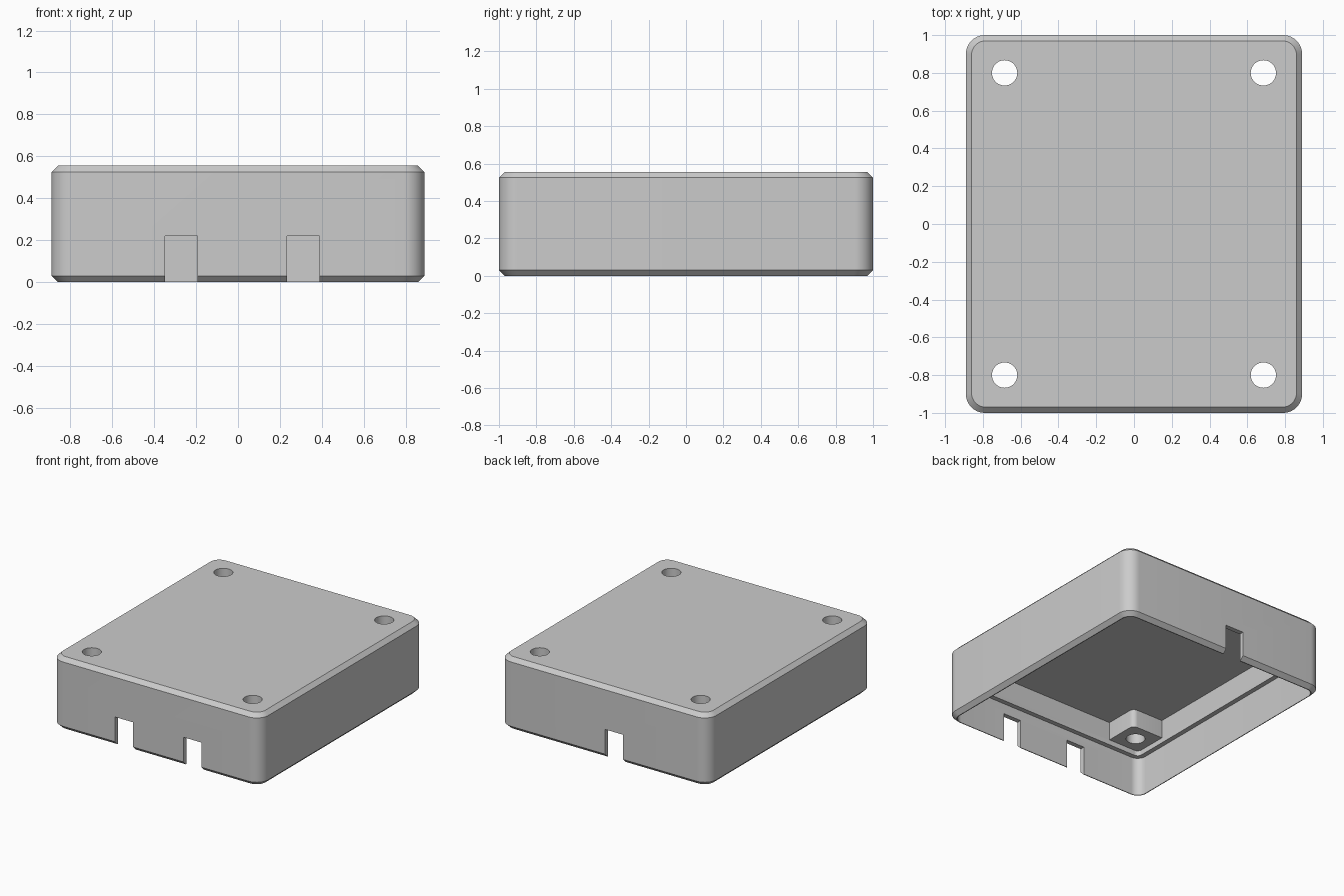
import bpy, bmesh, math

if "Cube" in bpy.data.objects:
    bpy.data.objects.remove(bpy.data.objects["Cube"])

HX, HY, H = 0.89, 1.0, 0.555


def outline(hx, hy, r, z, cx=0, cy=0, n=10):
    """Rounded rectangle, counter-clockwise, as points."""
    pts = []
    for k, (sx, sy) in enumerate(((1, 1), (-1, 1), (-1, -1), (1, -1))):
        for i in range(n + 1):
            a = math.pi / 2 * (k + i / n)
            pts.append((cx + sx * (hx - r) + r * math.cos(a),
                        cy + sy * (hy - r) + r * math.sin(a), z))
    return pts


def loft(name, loops):
    """Skin a stack of matching outlines and cap both ends."""
    bm = bmesh.new()
    rings = [[bm.verts.new(p) for p in loop] for loop in loops]
    for a, b in zip(rings, rings[1:]):
        for i in range(len(a)):
            j = (i + 1) % len(a)
            bm.faces.new((a[i], a[j], b[j], b[i]))
    bm.faces.new(rings[0])
    bm.faces.new(rings[-1])
    bmesh.ops.recalc_face_normals(bm, faces=bm.faces)
    mesh = bpy.data.meshes.new(name)
    bm.to_mesh(mesh)
    bm.free()
    ob = bpy.data.objects.new(name, mesh)
    bpy.context.collection.objects.link(ob)
    return ob


def boolean(target, tool, operation):
    tool.hide_render = True
    mod = target.modifiers.new(tool.name, 'BOOLEAN')
    mod.operation, mod.solver, mod.object = operation, 'EXACT', tool
    bpy.context.view_layer.objects.active = target
    bpy.ops.object.modifier_apply(modifier=mod.name)
    bpy.data.objects.remove(tool)


# Hollow shell: chamfered outside, stepped lip and cavity inside (inset, radius, z)
profile = [(0.03, 0.075, H), (0, 0.1, H - 0.03), (0, 0.1, 0.03), (0.03, 0.075, 0),
           (0.036, 0.07, 0), (0.036, 0.07, 0.30), (0.072, 0.035, 0.30), (0.072, 0.035, 0.48)]
shell = loft("enclosure_shell", [outline(HX - d, HY - d, r, z) for d, r, z in profile])

corners = [(sx, sy) for sx in (-1, 1) for sy in (-1, 1)]

# Screw bosses tucked into the cavity corners
for sx, sy in corners:
    boss = loft("screw_boss", [outline(0.15, 0.147, 0.04, z, sx * 0.703, sy * 0.815)
                               for z in (0.34, 0.52)])
    boolean(shell, boss, 'UNION')

# Screw holes through the bosses
for sx, sy in corners:
    bpy.ops.mesh.primitive_cylinder_add(vertices=40, radius=0.067, depth=1,
                                        location=(sx * 0.685, sy * 0.8, 0.5))
    hole = bpy.context.object
    hole.name = "screw_hole"
    boolean(shell, hole, 'DIFFERENCE')

# Cable notches: two in the front wall, one in the back wall
for x, y in ((-0.271, -1), (0.312, -1), (-0.088, 1)):
    bpy.ops.mesh.primitive_cube_add(size=1, location=(x, y, 0.06))
    notch = bpy.context.object
    notch.name = "cable_notch"
    notch.scale = (0.155, 0.2, 0.32)
    boolean(shell, notch, 'DIFFERENCE')

# Smooth the rounded corners, keep chamfers and rims crisp
bpy.ops.object.select_all(action='DESELECT')
shell.select_set(True)
bpy.context.view_layer.objects.active = shell
bpy.ops.object.shade_smooth_by_angle(angle=math.radians(30))
